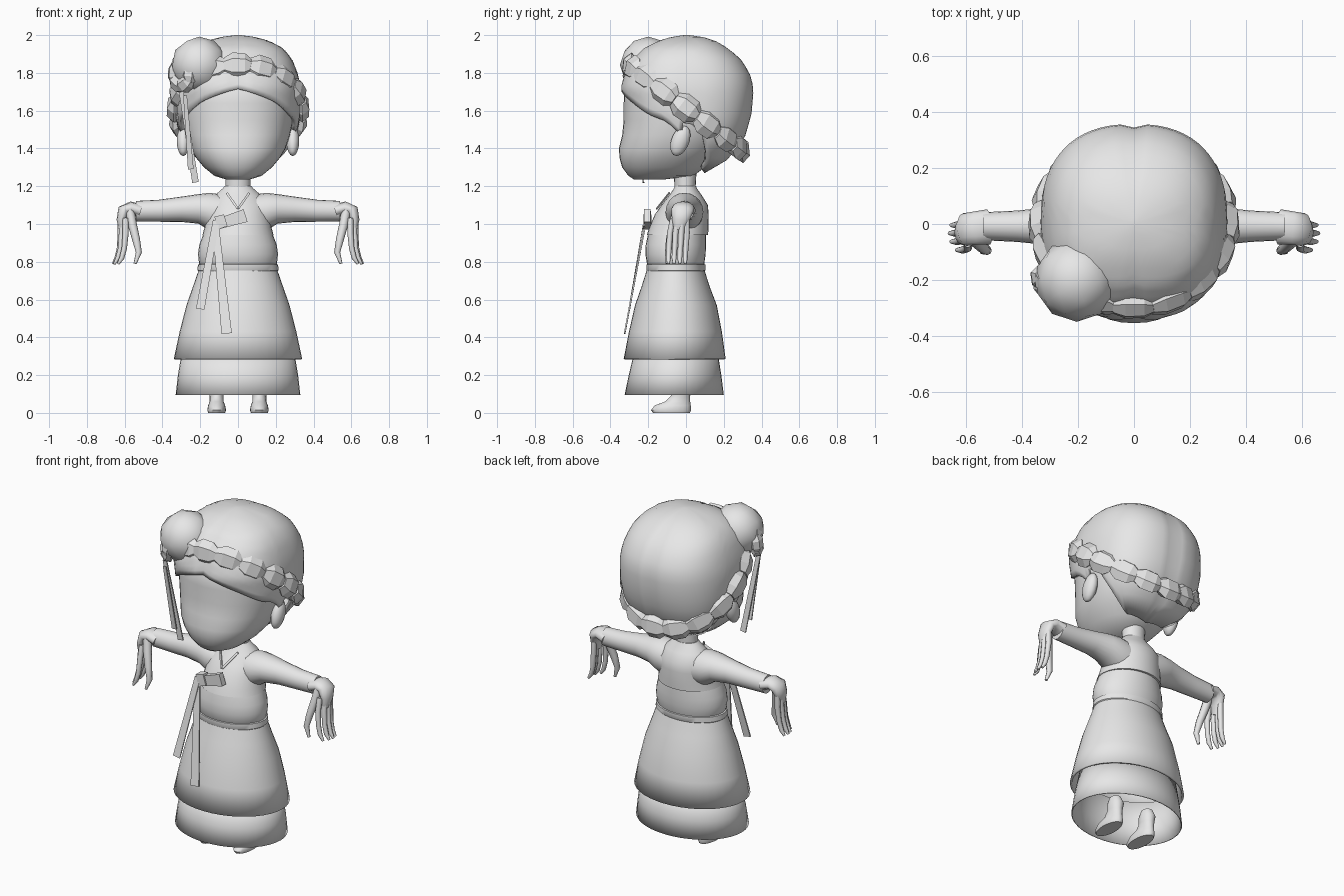
import bpy, bmesh, math
from mathutils import Vector as V

if "Cube" in bpy.data.objects:
    bpy.data.objects.remove(bpy.data.objects["Cube"])

grey = bpy.data.materials.new("plain_grey")
grey.diffuse_color = (0.8, 0.8, 0.8, 1)
grey.use_nodes = True
grey.node_tree.nodes["Principled BSDF"].inputs["Base Color"].default_value = grey.diffuse_color


def finish(name, bm, angle=40, thick=0):
    bmesh.ops.recalc_face_normals(bm, faces=bm.faces)
    me = bpy.data.meshes.new(name)
    bm.to_mesh(me)
    bm.free()
    me.materials.append(grey)
    ob = bpy.data.objects.new(name, me)
    bpy.context.collection.objects.link(ob)
    if thick:
        m = ob.modifiers.new("thickness", 'SOLIDIFY')
        m.thickness, m.offset = thick, -1
    bpy.ops.object.select_all(action='DESELECT')
    ob.select_set(True)
    bpy.context.view_layer.objects.active = ob
    if angle:
        bpy.ops.object.shade_smooth_by_angle(angle=math.radians(angle))
    return ob


def skin(bm, rings, caps=(True, True)):
    """Bridge a list of closed point rings."""
    vs = [[bm.verts.new(p) for p in r] for r in rings]
    n = len(vs[0])
    for a, b in zip(vs, vs[1:]):
        for i in range(n):
            bm.faces.new((a[i], a[(i + 1) % n], b[(i + 1) % n], b[i]))
    if caps[0]:
        bm.faces.new(vs[0][::-1])
    if caps[1]:
        bm.faces.new(vs[-1])


def spow(v, p):
    return math.copysign(abs(v) ** p, v)


def oval(z, rx, yf, yb, t, e=2.0):
    """Point on a rounded cross-section; t = 0 is the front."""
    return V((rx * spow(math.sin(t), 2 / e),
              (yf + yb) / 2 - (yb - yf) / 2 * spow(math.cos(t), 2 / e), z))


def body(name, rows, n=32, e=2.0, caps=(True, True), thick=0, angle=40):
    bm = bmesh.new()
    skin(bm, [[oval(*r, 2 * math.pi * i / n, e) for i in range(n)] for r in rows], caps)
    return finish(name, bm, angle, thick)


def lerp_rows(rows, k):
    """Smoothly interpolate a table on its first column."""
    k = min(max(k, rows[0][0]), rows[-1][0])
    for i in range(len(rows) - 1):
        a, b = rows[i], rows[i + 1]
        if k <= b[0]:
            f = (k - a[0]) / (b[0] - a[0])
            return [p + (q - p) * f for p, q in zip(a[1:], b[1:])]


def tube(bm, pts, radii, n=8, wide=1.0):
    """Sweep an oval along a path in the x-z plane, stretched along y."""
    pts = [V(p) for p in pts]
    rings = []
    for i, p in enumerate(pts):
        d = (pts[min(i + 1, len(pts) - 1)] - pts[max(i - 1, 0)]).normalized()
        u = V((0, 1, 0))
        u = (u - d * u.dot(d)).normalized()
        w = d.cross(u)
        r = radii[i]
        rings.append([p + u * r * wide * math.cos(a) + w * r * math.sin(a)
                      for a in (2 * math.pi * j / n for j in range(n))])
    skin(bm, rings)


def ribbon(name, top, bottom, w0, w1, thick=0.008):
    """Flat tapered strip."""
    top, bottom = V(top), V(bottom)
    bm = bmesh.new()
    side = (bottom - top).cross(V((0, 1, 0))).normalized()
    q = [top - side * w0 / 2, top + side * w0 / 2,
         bottom + side * w1 / 2, bottom - side * w1 / 2]
    off = V((0, thick / 2, 0))
    skin(bm, [[p - off for p in q], [p + off for p in q]])
    return finish(name, bm, 0)


# skirts and clothing
body("under_skirt", [(.095, .33, -.325, .2), (.2, .318, -.303, .187), (.34, .295, -.27, .165)],
     40, caps=(False, False), thick=.006)
body("over_skirt", [(.285, .34, -.33, .21), (.43, .309, -.302, .19), (.57, .273, -.27, .163),
                    (.67, .238, -.235, .125), (.765, .205, -.205, .095)],
     40, caps=(False, True), thick=.012)
body("waistband", [(.75, .21, -.207, .098), (.755, .215, -.21, .102), (.785, .212, -.21, .102),
                   (.79, .2, -.2, .09)])
body("chest_wrap", [(.77, .195, -.195, .09), (.79, .206, -.207, .097), (.84, .212, -.215, .104),
                    (.89, .205, -.213, .106), (.95, .182, -.2, .105)])
body("jacket", [(.942, .175, -.19, .1), (.943, .188, -.207, .117), (.98, .178, -.195, .119),
                (1.05, .166, -.165, .12), (1.1, .158, -.13, .116), (1.15, .125, -.09, .085),
                (1.185, .085, -.066, .06), (1.2, .07, -.06, .053)])
body("neck", [(1.15, .068, -.06, .05), (1.22, .066, -.062, .052), (1.33, .07, -.07, .06)], 20)

# jacket tie: knot, loop and two tails
ribbon("tie_loop", (-.105, -.2, 1.0), (.04, -.205, 1.045), .055, .07, .035)
ribbon("tie_knot", (-.115, -.205, 1.005), (-.065, -.205, 1.02), .07, .065, .045)
ribbon("tie_tail_short", (-.115, -.22, 1.02), (-.2, -.3, .55), .035, .045)
ribbon("tie_tail_long", (-.12, -.215, 1.0), (-.06, -.325, .42), .035, .055)
for s in (-1, 1):
    ribbon("collar_edge", (s * .06, -.088, 1.165), (0, -.155, 1.08), .012, .012)

for s in (-1, 1):
    # sleeve
    bm = bmesh.new()
    sl = [(.08, 1.055, .1, .1), (.15, 1.065, .1, .1), (.21, 1.08, .078, .088),
          (.3, 1.078, .067, .068), (.42, 1.07, .058, .056), (.54, 1.068, .054, .05)]
    skin(bm, [[(s * x, -.008 + hy * math.cos(a), z + hz * math.sin(a))
               for a in (2 * math.pi * j / 20 for j in range(20))] for x, z, hz, hy in sl])
    finish("sleeve", bm, 50)
    # drooping hand: palm, fingers and thumb
    bm = bmesh.new()
    tube(bm, [(s * .52, -.01, 1.07), (s * .57, -.015, 1.085), (s * .605, -.02, 1.07),
              (s * .617, -.03, 1.02), (s * .615, -.04, .97)],
         [.036, .034, .034, .026, .015], 12, 1.75)
    for y, dx in ((-.085, -.02), (-.055, 0), (-.025, .006), (.004, .0)):
        tube(bm, [(s * (.615 + dx), y * .8, 1.03), (s * (.615 + dx), y, .95),
                  (s * (.622 + dx), y - .005, .87), (s * (.635 + dx), y - .008, .82),
                  (s * (.655 + dx), y - .008, .788)], [.016, .016, .014, .013, .007])
    tube(bm, [(s * .575, -.045, 1.08), (s * .56, -.065, 1.0), (s * .54, -.085, .92),
              (s * .525, -.095, .85), (s * .545, -.1, .79)], [.026, .024, .021, .016, .008])
    finish("hand", bm, 60)
    # foot and ankle
    bm = bmesh.new()
    ft = [(0, .045, -.175, .02), (.015, .05, -.185, .027), (.04, .045, -.165, .025),
          (.06, .037, -.11, .022), (.09, .037, -.08, .022), (.13, .042, -.075, .028), (.17, .03, -.06, .01)]
    skin(bm, [[oval(*r, 2 * math.pi * i / 20) + V((s * .113, 0, 0)) for i in range(20)] for r in ft])
    finish("foot", bm, 50)
    # ear
    bm = bmesh.new()
    bmesh.ops.create_uvsphere(bm, u_segments=14, v_segments=8, radius=1)
    for v in bm.verts:
        v.co = V((s * (.29 + .035 * v.co.x), -.03 + .05 * v.co.y + .02 * v.co.z, 1.44 + .08 * v.co.z))
    finish("ear", bm, 60)

# head with a flat baby face
body("head", [(1.235, .06, -.275, -.12), (1.255, .125, -.305, .04), (1.3, .18, -.338, .1),
              (1.35, .222, -.352, .15), (1.4, .252, -.355, .2), (1.47, .275, -.338, .24),
              (1.55, .292, -.33, .27), (1.64, .3, -.33, .28), (1.72, .295, -.325, .28),
              (1.8, .26, -.27, .25), (1.87, .2, -.2, .2)], 40, 2.2, angle=60)

# hair cap: lower edge follows the hairline, parted down the middle
hair = [(1.265, .09, -.04, .09), (1.29, .15, -.06, .14), (1.34, .225, -.1, .22), (1.45, .305, -.21, .31),
        (1.58, .334, -.315, .348), (1.72, .334, -.347, .36), (1.8, .315, -.325, .338),
        (1.87, .288, -.285, .293), (1.93, .24, -.225, .225), (1.97, .165, -.145, .155),
        (1.99, .09, -.08, .09), (2.0, .015, -.01, .02)]
edge = [(0, 1.715), (.56, 1.645), (1.0, 1.57), (1.24, 1.54), (1.37, 1.46), (1.48, 1.54),
        (1.62, 1.52), (1.8, 1.34), (2.0, 1.285), (3.1416, 1.27)]
n, m = 64, 16
rings = []
for j in range(m + 1):
    ring = []
    for i in range(n):
        t = 2 * math.pi * i / n
        zb = lerp_rows(edge, min(t, 2 * math.pi - t))[0]
        k = j / m
        z = zb + (2.0 - zb) * (1 - (1 - k) ** 1.5)
        p = oval(z, *lerp_rows(hair, z), t, 2.4)
        if i in (0, n // 2):
            p.y *= .965
        ring.append(p)
    rings.append(ring)
bm = bmesh.new()
skin(bm, rings, (False, True))
finish("hair_cap", bm, 60, .025)


# chunky braid links
def link(bm, c, T, N, L, w, h):
    B = T.cross(N)
    skin(bm, [[c + T * L * s + k * (B * w * math.cos(a) + N * h * math.sin(a))
               for a in (math.pi / 3 * j for j in range(6))]
              for s, k in ((-.5, .6), (-.2, 1), (.25, .95), (.5, .5))])


bm = bmesh.new()
for i in range(16):
    t = 2 * math.pi * i / 16
    y = -.295 * math.cos(t)
    c = V((.335 * math.sin(t), y, 1.615 - .75 * y))
    T = V((.335 * math.cos(t), .295 * math.sin(t), -.75 * .295 * math.sin(t))).normalized()
    N = V((math.sin(t), -math.cos(t), .1))
    N = (N - T * N.dot(T)).normalized()
    link(bm, c, T, N, .15, .072, .046)
finish("braid", bm, 0)

# side bun with a coiled braid end
bm = bmesh.new()
bmesh.ops.create_icosphere(bm, subdivisions=2, radius=.15)
for v in bm.verts:
    v.co += V((-.205, -.2, 1.842))
finish("bun", bm, 50)
bm = bmesh.new()
ax = V((-.75, -.6, .1)).normalized()
u = ax.cross(V((0, 0, 1))).normalized()
w = ax.cross(u)
for i in range(6):
    a = math.pi / 3 * i
    r = u * math.cos(a) + w * math.sin(a)
    link(bm, V((-.295, -.245, 1.8)) + r * .068, -u * math.sin(a) + w * math.cos(a),
         (ax + r * .6).normalized(), .1, .045, .035)
finish("bun_coil", bm, 0)

# hanging hair ribbons
ribbon("hair_ribbon_outer", (-.30, -.27, 1.7), (-.225, -.225, 1.22), .025, .035)
ribbon("hair_ribbon_inner", (-.28, -.3, 1.68), (-.25, -.25, 1.29), .02, .03)
